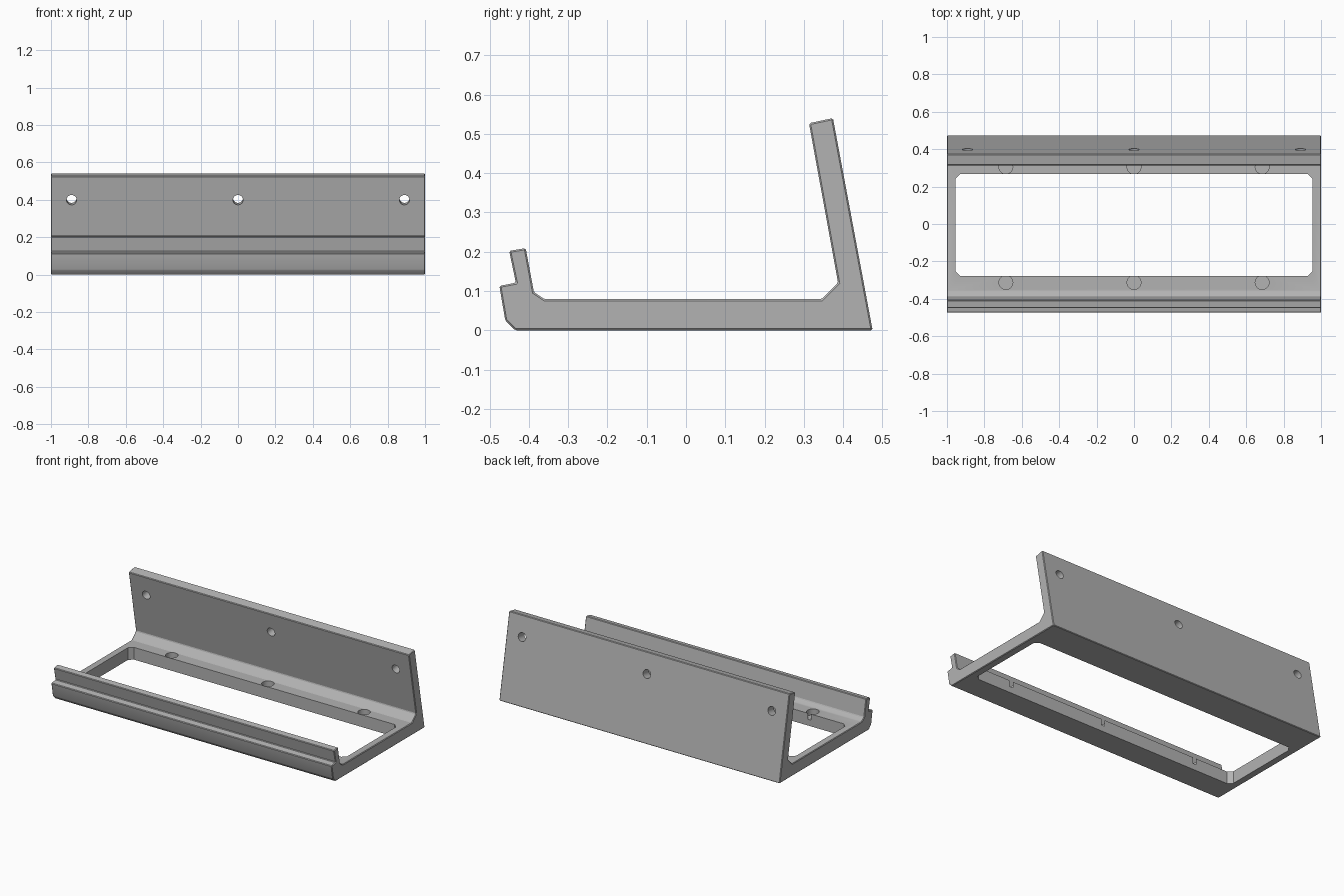
import bpy
import bmesh
from math import radians
from mathutils import Matrix, Vector

cube = bpy.data.objects.get("Cube")
if cube:
    bpy.data.objects.remove(cube, do_unlink=True)

grey = bpy.data.materials.new("plain grey")
grey.use_nodes = True
GREY = (0.45, 0.45, 0.45, 1)
grey.diffuse_color = GREY
grey.node_tree.nodes["Principled BSDF"].inputs["Base Color"].default_value = GREY


def make_object(name, bm):
    bmesh.ops.recalc_face_normals(bm, faces=bm.faces)
    mesh = bpy.data.meshes.new(name)
    bm.to_mesh(mesh)
    bm.free()
    mesh.materials.append(grey)
    obj = bpy.data.objects.new(name, mesh)
    bpy.context.collection.objects.link(obj)
    return obj


def extrude(name, points, direction):
    """Sweep a closed outline into a solid."""
    bm = bmesh.new()
    face = bm.faces.new([bm.verts.new(p) for p in points])
    ext = bmesh.ops.extrude_face_region(bm, geom=[face])
    moved = [v for v in ext["geom"] if isinstance(v, bmesh.types.BMVert)]
    bmesh.ops.translate(bm, verts=moved, vec=Vector(direction))
    return make_object(name, bm)


def cylinders(name, centres, radius, depth, tilt=0):
    bm = bmesh.new()
    for c in centres:
        bmesh.ops.create_cone(
            bm, cap_ends=True, segments=32, radius1=radius, radius2=radius, depth=depth,
            matrix=Matrix.Translation(c) @ Matrix.Rotation(radians(tilt), 4, "X"))
    return make_object(name, bm)


# Tray: side profile (y, z) with front lip, floor and leaning back wall
profile = [(-0.435, 0), (-0.46, 0.025), (-0.475, 0.113), (-0.433, 0.121),
           (-0.45, 0.202), (-0.408, 0.209), (-0.387, 0.097), (-0.36, 0.079),
           (0.345, 0.079), (0.387, 0.121), (0.313, 0.527), (0.374, 0.54), (0.475, 0)]
tray = extrude("tray", [(-1, y, z) for y, z in profile], (2, 0, 0))
bpy.context.view_layer.objects.active = tray
tray.select_set(True)

# Fine chamfer along the outer edges
bevel = tray.modifiers.new("edge chamfer", "BEVEL")
bevel.width = 0.004
bevel.segments = 1
bevel.limit_method = "ANGLE"
bevel.angle_limit = radians(25)
bpy.ops.object.modifier_apply(modifier=bevel.name)

# Floor window with clipped corners
hx, front, back, c = 0.955, -0.278, 0.267, 0.025
half = [(hx - c, front), (hx, front + c), (hx, back - c), (hx - c, back)]
outline = half + [(-x, y) for x, y in reversed(half)]
window = extrude("window_cutter", [(x, y, -0.1) for x, y in outline], (0, 0, 0.3))

# Round blind pockets in the floor rails, and screw holes square to the wall
pockets = cylinders("pocket_cutter",
                    [(x, y, 0.09) for x in (-0.685, 0, 0.685) for y in (-0.313, 0.305)],
                    0.037, 0.1)
screws = cylinders("screw_cutter", [(x, 0.37, 0.405) for x in (-0.89, 0, 0.89)],
                   0.027, 0.3, 100)

for cutter in (window, pockets, screws):
    cutter.hide_render = True
    mod = tray.modifiers.new(cutter.name, "BOOLEAN")
    mod.operation = "DIFFERENCE"
    mod.solver = "EXACT"
    mod.object = cutter
    bpy.ops.object.modifier_apply(modifier=mod.name)
    bpy.data.objects.remove(cutter, do_unlink=True)

bpy.ops.object.shade_smooth_by_angle(angle=radians(20))
